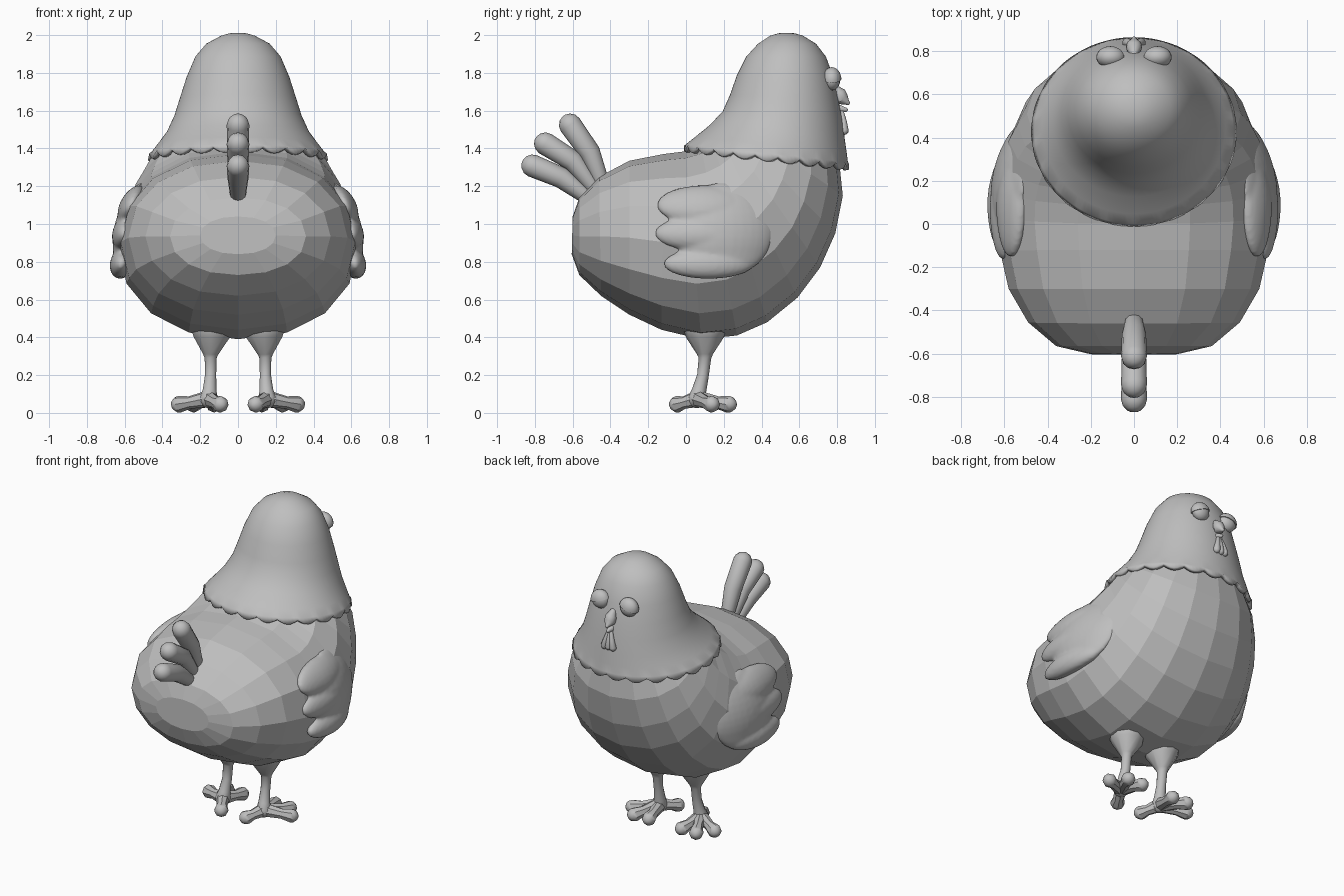
import bpy, bmesh, math
from mathutils import Vector, Matrix

if "Cube" in bpy.data.objects:
    bpy.data.objects.remove(bpy.data.objects["Cube"])

grey = bpy.data.materials.new("plain_grey")
grey.diffuse_color = (0.52, 0.52, 0.52, 1)
grey.use_nodes = True
grey.node_tree.nodes["Principled BSDF"].inputs["Base Color"].default_value = grey.diffuse_color


def finish(name, bm, smooth=40):
    bmesh.ops.recalc_face_normals(bm, faces=bm.faces)
    me = bpy.data.meshes.new(name)
    bm.to_mesh(me)
    bm.free()
    me.materials.append(grey)
    if smooth:
        for p in me.polygons:
            p.use_smooth = True
        me.set_sharp_from_angle(angle=math.radians(smooth))
    ob = bpy.data.objects.new(name, me)
    bpy.context.collection.objects.link(ob)
    return ob


def skin(bm, rings, caps=(True, True)):
    """Join equal rings of points with quads."""
    vs = [[bm.verts.new(p) for p in r] for r in rings]
    n = len(vs[0])
    for a, b in zip(vs, vs[1:]):
        for i in range(n):
            j = (i + 1) % n
            bm.faces.new((a[i], a[j], b[j], b[i]))
    for flag, r in zip(caps, (vs[0], vs[-1])):
        if flag:
            bm.faces.new(r)


def section(y0, z0, y1, z1, hw, n, power=2.0):
    """Oval ring spanning two side-profile points, with half-width hw."""
    pts = []
    for i in range(n):
        a = 2 * math.pi * i / n
        c, s = math.cos(a), math.sin(a)
        c = math.copysign(abs(c) ** (2 / power), c)
        s = math.copysign(abs(s) ** (2 / power), s)
        pts.append(Vector((hw * s, (y0 + y1) / 2 + c * (y0 - y1) / 2,
                           (z0 + z1) / 2 + c * (z0 - z1) / 2)))
    return pts


def tube(bm, path, n=10):
    """Round-ended tube through (x, y, z, radius) points."""
    P = [Vector(p[:3]) for p in path]
    R = [p[3] for p in path]
    d0, d1 = (P[0] - P[1]).normalized(), (P[-1] - P[-2]).normalized()
    ang = [math.radians(a) for a in (28, 56, 80)]
    head = [(P[0] + d0 * R[0] * math.sin(a), R[0] * math.cos(a)) for a in reversed(ang)]
    tail = [(P[-1] + d1 * R[-1] * math.sin(a), R[-1] * math.cos(a)) for a in ang]
    pts = head + list(zip(P, R)) + tail
    axis = (P[-1] - P[0]).normalized()
    ref = Vector((0, 0, 1)) if abs(axis.z) < 0.6 else Vector((1, 0, 0))
    rings = []
    for i, (p, r) in enumerate(pts):
        t = (pts[min(i + 1, len(pts) - 1)][0] - pts[max(i - 1, 0)][0]).normalized()
        u = ref.cross(t).normalized()
        v = t.cross(u)
        rings.append([p + r * (u * math.cos(2 * math.pi * k / n) + v * math.sin(2 * math.pi * k / n))
                      for k in range(n)])
    skin(bm, rings)


def ball(bm, c, s, seg=16, rot=Matrix()):
    m = Matrix.Translation(c) @ rot @ Matrix.Diagonal((*s, 1))
    return bmesh.ops.create_uvsphere(bm, u_segments=seg, v_segments=seg // 2 + 2,
                                     radius=1, matrix=m)["verts"]


# Faceted body: rings fan from the rump round to the neck (bottom y,z, top y,z, half-width)
bm = bmesh.new()
body = [(-.605, .84, -.60, 1.04, .20), (-.565, .73, -.565, 1.14, .36), (-.45, .62, -.46, 1.25, .49),
        (-.30, .52, -.30, 1.335, .58), (-.13, .44, -.12, 1.37, .62), (.08, .39, .0, 1.385, .635),
        (.27, .41, .08, 1.41, .63), (.43, .48, .14, 1.44, .61), (.59, .61, .18, 1.47, .58),
        (.71, .77, .21, 1.49, .54), (.79, .95, .23, 1.52, .495), (.83, 1.15, .26, 1.54, .435),
        (.81, 1.34, .30, 1.56, .34)]
skin(bm, [section(*r, 16, 2.15) for r in body])
finish("body", bm, smooth=0)

# Head and neck cape with a scalloped hem
bm = bmesh.new()
cape = [(.52, 2.0, .54, 2.0, .01), (.49, 1.997, .575, 1.997, .045), (.45, 1.985, .615, 1.985, .085),
        (.39, 1.945, .68, 1.945, .16), (.33, 1.88, .73, 1.88, .215), (.28, 1.78, .77, 1.77, .26),
        (.245, 1.68, .795, 1.65, .295), (.205, 1.59, .815, 1.55, .325), (.135, 1.515, .828, 1.45, .365),
        (.055, 1.45, .838, 1.38, .415), (.01, 1.415, .845, 1.325, .45)]
N, SCALLOPS = 132, 22
rings = [section(*r, N) for r in cape]
hem = section(-.0, 1.395, .852, 1.30, .465, N)
for i, p in enumerate(hem):
    p.z -= .028 * abs(math.sin(math.pi * SCALLOPS * i / N)) - .012
skin(bm, rings + [hem], caps=(True, False))
ob = finish("head_cape", bm, 60)
sol = ob.modifiers.new("thickness", "SOLIDIFY")
sol.thickness = .025
sol.offset = 0

# Wings: rounded pad and three finger feathers, bent over the body and fused
for side, word in ((1, "right"), (-1, "left")):
    bm = bmesh.new()
    for y, z, ry, rz in ((.20, .97, .265, .25), (.10, 1.10, .255, .105),
                         (.09, .95, .255, .095), (.12, .79, .24, .08)):
        ball(bm, (0, y, z), (.062, ry, rz), 32)
    for v in bm.verts:
        y, z = v.co.y, v.co.z
        v.co.x += (.612 - .48 * max(0, y - .05) ** 2 - .7 * max(0, z - .85) ** 2
                   + .1 * max(0, .85 - z))
        v.co.x *= side
    ob = finish(word + "_wing", bm, 180)
    rm = ob.modifiers.new("fuse", "REMESH")
    rm.mode = "VOXEL"
    rm.voxel_size = .012
    rm.use_smooth_shade = True
    sm = ob.modifiers.new("soften", "SMOOTH")
    sm.iterations = 3

# Tail feathers fanned in the middle plane
for name, base, mid, tip in (("upper", (-.44, 1.20), (-.51, 1.38), (-.613, 1.525)),
                             ("middle", (-.48, 1.18), (-.60, 1.335), (-.745, 1.425)),
                             ("lower", (-.52, 1.14), (-.66, 1.245), (-.812, 1.308))):
    bm = bmesh.new()
    tube(bm, [(0, *base, .04), (0, *mid, .056), (0, *tip, .06)], 12)
    finish(name + "_tail_feather", bm)

# Legs with flared thighs, and feet with three front toes and a hind toe
for s, word in ((1, "right"), (-1, "left")):
    bm = bmesh.new()
    tube(bm, [(s * .14, .10, .46, .12), (s * .14, .10, .40, .10), (s * .145, .10, .31, .042),
              (s * .145, .10, .29, .033), (s * .145, .09, .20, .031), (s * .15, .07, .12, .038),
              (s * .155, .06, .075, .05)])
    finish(word + "_leg", bm)
    bm = bmesh.new()
    for x, y in ((.31, .135), (.235, .225), (.125, .222), (.095, -.045)):
        tube(bm, [(s * .155, .06, .075, .045),
                  (s * (.155 + (x - .155) * .65), .06 + (y - .06) * .65, .055, .033),
                  (s * x, y, .046, .045)], 8)
    finish(word + "_foot", bm)

    # Eye with a drooping upper lid
    bm = bmesh.new()
    ball(bm, (s * .108, .772, 1.765), (.06, .045, .058))
    finish(word + "_eye", bm)
    bm = bmesh.new()
    rot = Matrix.Rotation(s * math.radians(18), 4, "Y")
    ball(bm, (s * .108, .772, 1.765), (.067, .051, .065), 20, rot)
    c, no = Vector((s * .108, .772, 1.768)), rot @ Vector((0, 0, 1))
    bmesh.ops.bisect_plane(bm, geom=bm.verts[:] + bm.edges[:] + bm.faces[:], plane_co=c,
                           plane_no=no, clear_inner=True)
    bmesh.ops.holes_fill(bm, edges=[e for e in bm.edges if e.is_boundary])
    finish(word + "_eyelid", bm)

# Beak: drooping upper half and small lower half
bm = bmesh.new()
tube(bm, [(0, .79, 1.715, .022), (0, .812, 1.69, .036), (0, .828, 1.66, .036), (0, .855, 1.642, .013)], 12)
finish("upper_beak", bm)
bm = bmesh.new()
tube(bm, [(0, .80, 1.61, .028), (0, .845, 1.605, .012)], 10)
finish("lower_beak", bm)

# Wattles hanging below the beak
bm = bmesh.new()
for x in (-.032, 0, .032):
    tube(bm, [(x * .3, .825, 1.59, .012), (x * .7, .835, 1.54, .017), (x, .838, 1.495, .023)], 10)
finish("wattles", bm)
